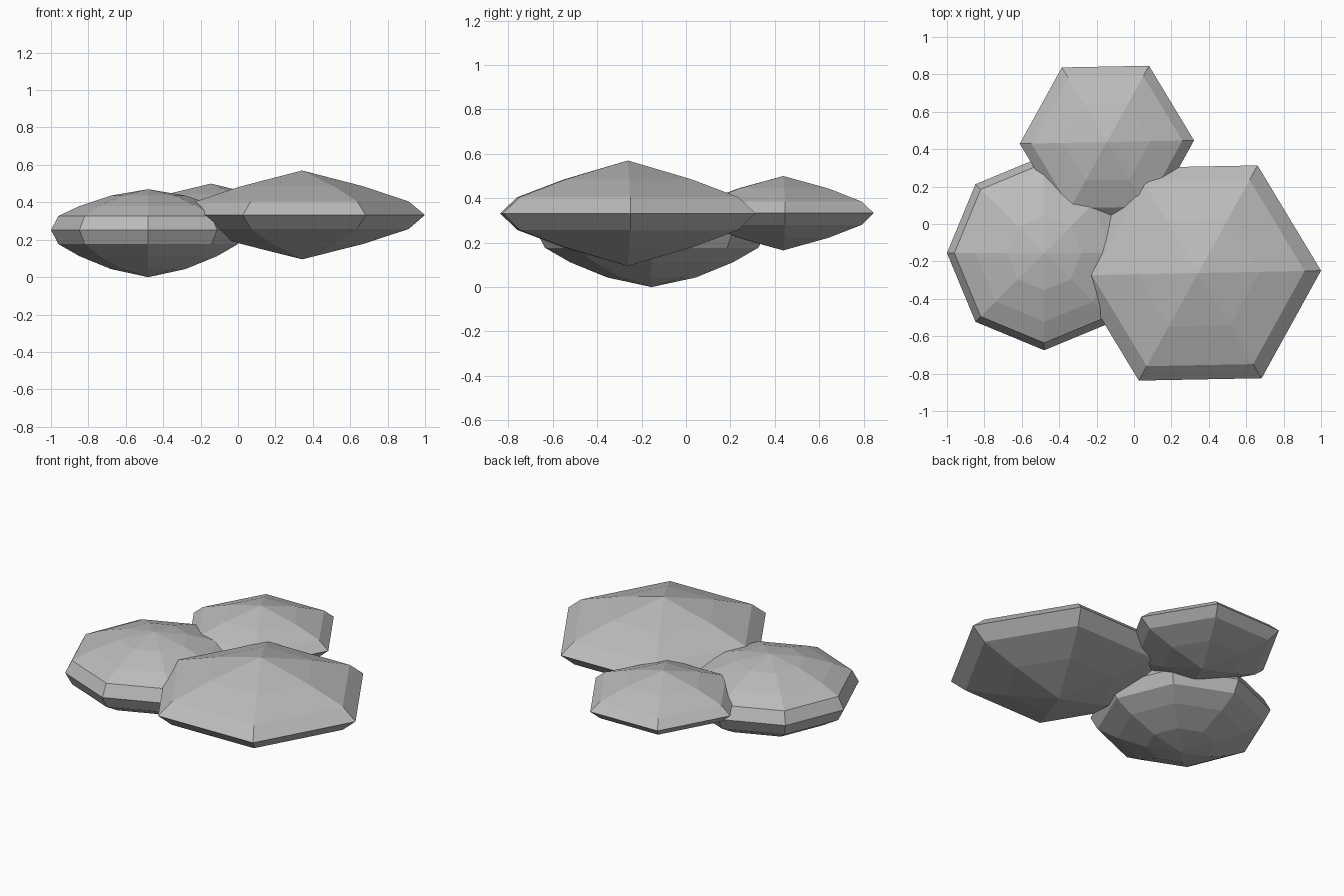
import bpy, bmesh, math

cube = bpy.data.objects.get("Cube")
if cube:
    bpy.data.objects.remove(cube, do_unlink=True)

# Plain stone colour
stone_grey = bpy.data.materials.new("stone grey")
stone_grey.use_nodes = True
colour = (0.5, 0.5, 0.5, 1)
stone_grey.diffuse_color = colour
stone_grey.node_tree.nodes["Principled BSDF"].inputs["Base Color"].default_value = colour


def pebble(name, centre, radius, sides, turn, heights):
    """Flattened low-poly sphere; heights run from the bottom pole to the top pole."""
    bm = bmesh.new()
    steps = len(heights) - 1
    rings = []
    for i, z in enumerate(heights):
        r = radius * math.sin(math.pi * i / steps)
        if i in (0, steps):
            rings.append([bm.verts.new((0, 0, z))] * sides)
            continue
        angles = [math.radians(turn) + math.tau * k / sides for k in range(sides)]
        rings.append([bm.verts.new((r * math.cos(a), r * math.sin(a), z)) for a in angles])
    for low, high in zip(rings, rings[1:]):
        for k in range(sides):
            n = (k + 1) % sides
            corners = dict.fromkeys((low[k], low[n], high[n], high[k]))
            bm.faces.new(list(corners))
    bmesh.ops.recalc_face_normals(bm, faces=bm.faces)
    mesh = bpy.data.meshes.new(name)
    bm.to_mesh(mesh)
    bm.free()
    mesh.materials.append(stone_grey)
    obj = bpy.data.objects.new(name, mesh)
    obj.location = (*centre, 0)
    bpy.context.collection.objects.link(obj)
    return obj


# Low round stone on the right, big stone on the left, small stone at the back
pebble("round_stone", (-0.48, -0.155), 0.52, 8, 0,
       (0, 0.043, 0.112, 0.177, 0.252, 0.327, 0.38, 0.436, 0.47))
pebble("large_stone", (0.343, -0.262), 0.657, 6, 1.1,
       (0.095, 0.178, 0.257, 0.332, 0.405, 0.485, 0.57))
pebble("small_stone", (-0.145, 0.438), 0.466, 6, 1.1,
       (0.165, 0.222, 0.28, 0.333, 0.385, 0.444, 0.5))
